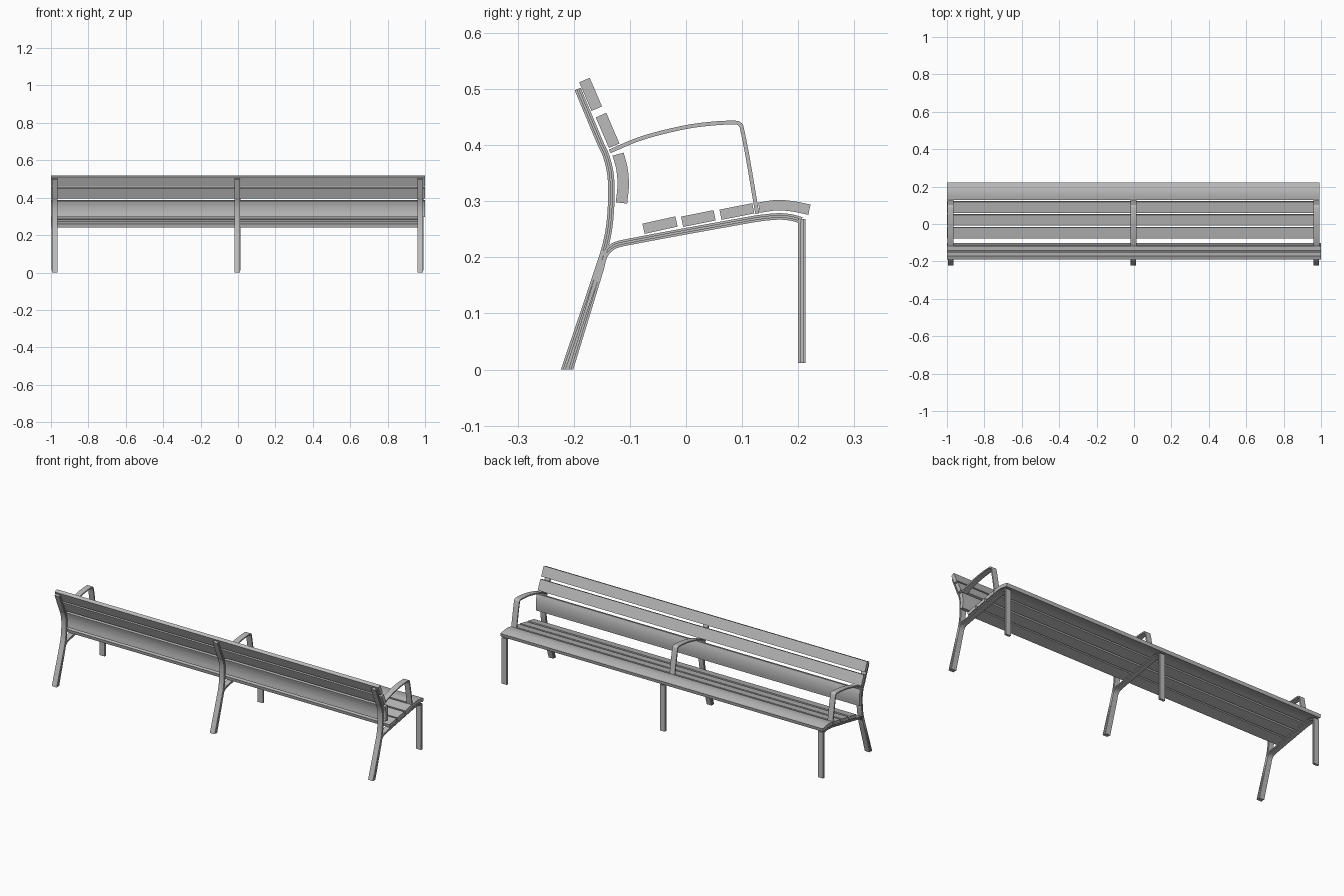
import bpy
import bmesh
from mathutils import Vector

cube = bpy.data.objects.get("Cube")
if cube:
    bpy.data.objects.remove(cube, do_unlink=True)

GREY = (0.5, 0.5, 0.5, 1)
grey = bpy.data.materials.new("light grey")
grey.use_nodes = True
grey.diffuse_color = GREY
grey.node_tree.nodes["Principled BSDF"].inputs["Base Color"].default_value = GREY


def smooth_path(pts, steps=6):
    """Curve through (y, z) points, tangents following the neighbours."""
    pts = [Vector(p) for p in pts]
    if len(pts) == 2:
        return pts
    last = len(pts) - 1
    tan = [(pts[min(i + 1, last)] - pts[max(i - 1, 0)]).normalized() for i in range(last + 1)]
    out = []
    for i in range(last):
        a, b = pts[i], pts[i + 1]
        length = (b - a).length
        for k in range(steps):
            t = k / steps
            out.append(a * (2*t**3 - 3*t**2 + 1) + b * (3*t**2 - 2*t**3)
                       + tan[i] * length * (t**3 - 2*t**2 + t)
                       + tan[i + 1] * length * (t**3 - t**2))
    return out + [pts[-1]]


def box_section(half, t):
    return [(-half, -t), (half, -t), (half, t), (-half, t)]


def grooved_section(half, t):
    """Rectangle with a slot along each side."""
    g, d = t * 0.25, half - 0.005
    right = [(half, -t), (half, -g), (d, -g), (d, g), (half, g), (half, t)]
    return right + [(-x, n) for x, n in reversed(right)]


def sweep(name, pts, section, x=0.0):
    """Sweep an (x, normal) section along a (y, z) path."""
    path = smooth_path(pts)
    bm = bmesh.new()
    rings = []
    for i, p in enumerate(path):
        d = (path[min(i + 1, len(path) - 1)] - path[max(i - 1, 0)]).normalized()
        n = Vector((-d.y, d.x))
        if p.y == 0:  # feet are cut level with the ground
            n = Vector((1 / n.x, 0))
        rings.append([bm.verts.new((x + sx, p.x + n.x * sn, p.y + n.y * sn)) for sx, sn in section])
    count = len(section)
    for a, b in zip(rings, rings[1:]):
        for j in range(count):
            k = (j + 1) % count
            bm.faces.new((a[j], a[k], b[k], b[j]))
    bm.faces.new(rings[0])
    bm.faces.new(rings[-1])
    bmesh.ops.recalc_face_normals(bm, faces=bm.faces)
    mesh = bpy.data.meshes.new(name)
    bm.to_mesh(mesh)
    bm.free()
    mesh.materials.append(grey)
    obj = bpy.data.objects.new(name, mesh)
    bpy.context.collection.objects.link(obj)
    bpy.ops.object.select_all(action="DESELECT")
    obj.select_set(True)
    bpy.context.view_layer.objects.active = obj
    bpy.ops.object.shade_smooth_by_angle()
    return obj


# Side profiles of the frame, as (y, z)
UPRIGHT = [(-0.217, 0), (-0.148, 0.205), (-0.139, 0.241), (-0.1345, 0.277), (-0.133, 0.321),
           (-0.1355, 0.354), (-0.1435, 0.384), (-0.152, 0.402), (-0.193, 0.5)]
SEAT_BEAM = [(-0.207, 0), (-0.152, 0.18), (-0.145, 0.204), (-0.131, 0.219), (-0.11, 0.226),
             (0.113, 0.267), (0.14, 0.271), (0.167, 0.273), (0.188, 0.271), (0.206, 0.266)]
ARM = [(-0.136, 0.389), (-0.083, 0.411), (-0.029, 0.426), (0.024, 0.436), (0.09, 0.44),
       (0.099, 0.433), (0.127, 0.278)]
FRONT_LEG = [(0.2065, 0.268), (0.2065, 0.012)]

# Three identical frames
for side, x in (("right", -0.98), ("middle", -0.003), ("left", 0.975)):
    sweep(side + "_upright", UPRIGHT, grooved_section(0.015, 0.0058), x)
    sweep(side + "_seat_beam", SEAT_BEAM, grooved_section(0.015, 0.0058), x)
    sweep(side + "_front_leg", FRONT_LEG, grooved_section(0.016, 0.0065), x)
    sweep(side + "_armrest", ARM, box_section(0.016, 0.0035), x)

# Backrest slats, the lowest one curved for the lower back
BACK = [[(-0.181, 0.516), (-0.159, 0.465)],
        [(-0.1515, 0.4535), (-0.128, 0.399)],
        [(-0.121, 0.384), (-0.114, 0.357), (-0.112, 0.328), (-0.115, 0.297)]]
for i, pts in enumerate(BACK):
    sweep(f"back_slat_{i + 1}", pts, box_section(1.0, 0.0102))

# Seat slats, the front one rounded over the edge
SEAT = [[(-0.0757, 0.251), (-0.017, 0.264)],
        [(-0.007, 0.2635), (0.051, 0.275)],
        [(0.0615, 0.276), (0.12, 0.2875)],
        [(0.13, 0.2885), (0.161, 0.293), (0.19, 0.291), (0.22, 0.285)]]
for i, pts in enumerate(SEAT):
    sweep(f"seat_slat_{i + 1}", pts, box_section(0.996, 0.0093), -0.004)
